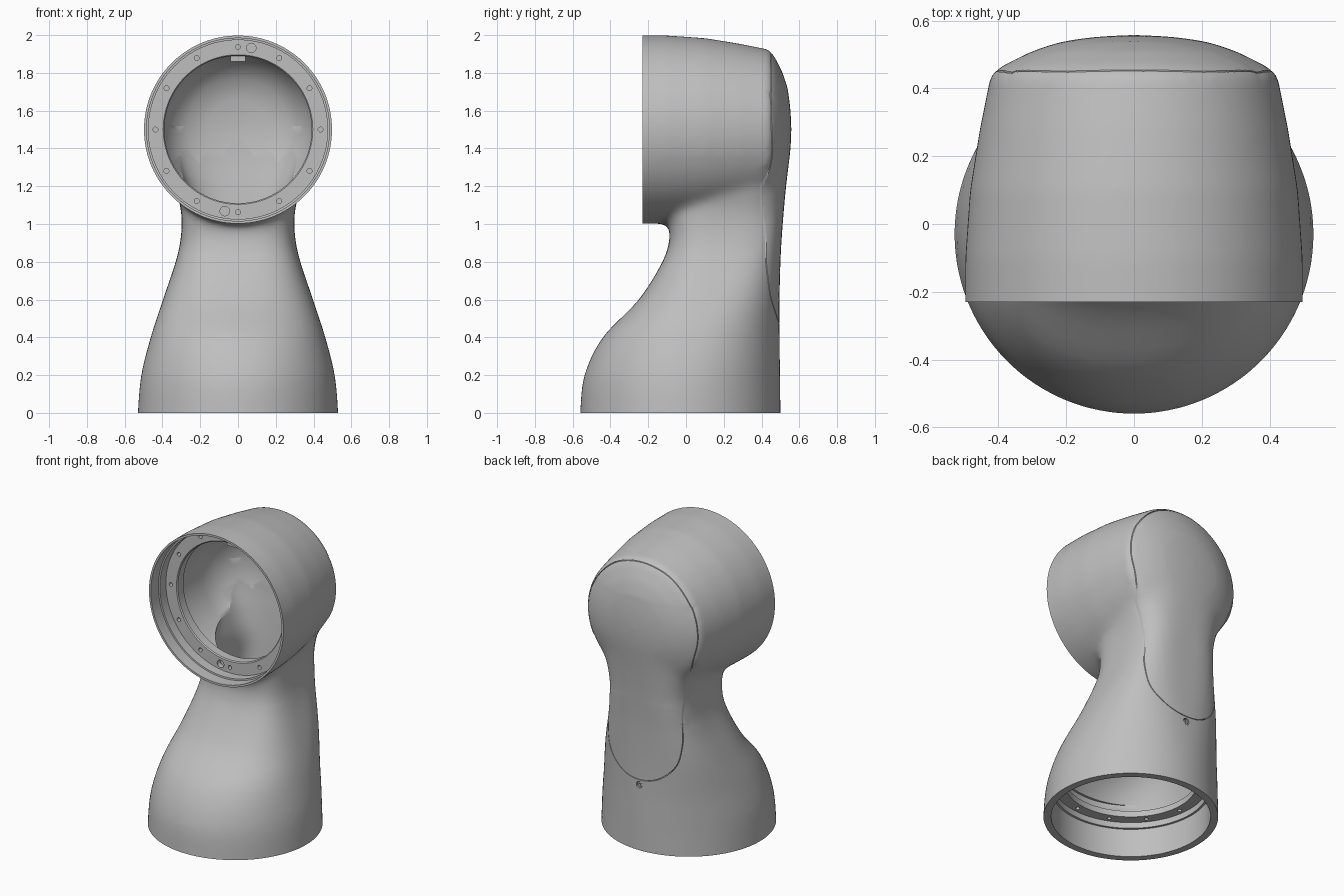
import bpy, bmesh, math
from mathutils import Vector

if "Cube" in bpy.data.objects:
    bpy.data.objects.remove(bpy.data.objects["Cube"], do_unlink=True)

TAU = 2 * math.pi
HEAD_Z = 1.5
BASE_Y = -0.03


def material(name, value):
    mat = bpy.data.materials.new(name)
    mat.use_nodes = True
    colour = (value, value, value, 1)
    mat.diffuse_color = colour
    bsdf = mat.node_tree.nodes["Principled BSDF"]
    bsdf.inputs["Base Color"].default_value = colour
    bsdf.inputs["Roughness"].default_value = 0.6
    return mat


GREY = material("satin_grey", 0.52)


def skin(name, loops, wrap=False):
    """Join equal closed loops; cap the ends, or wrap the last to the first."""
    bm = bmesh.new()
    rows = [[bm.verts.new(p) for p in loop] for loop in loops]
    pairs = list(zip(rows, rows[1:])) + ([(rows[-1], rows[0])] if wrap else [])
    n = len(rows[0])
    for a, b in pairs:
        for i in range(n):
            j = (i + 1) % n
            bm.faces.new((a[i], a[j], b[j], b[i]))
    if not wrap:
        bm.faces.new(rows[0])
        bm.faces.new(rows[-1])
    bmesh.ops.recalc_face_normals(bm, faces=bm.faces)
    mesh = bpy.data.meshes.new(name)
    bm.to_mesh(mesh)
    bm.free()
    mesh.materials.append(GREY)
    obj = bpy.data.objects.new(name, mesh)
    bpy.context.collection.objects.link(obj)
    return obj


def spline(points, t):
    """Smooth curve through points, t from 0 to len - 1."""
    i = min(int(t), len(points) - 2)
    u = t - i
    pick = lambda k: Vector(points[max(0, min(k, len(points) - 1))])
    a, b, c, d = (pick(i + k) for k in (-1, 0, 1, 2))
    return b + ((c - a) * u + (2 * a - 5 * b + 4 * c - d) * u**2
                + (3 * b - a - 3 * c + d) * u**3) / 2


def turn_y(name, profile, wrap=False, x=0, z=HEAD_Z, n=96):
    """Revolve (y, radius) pairs about a front-to-back axis."""
    return skin(name, [[(x + r * math.cos(TAU * i / n), y, z + r * math.sin(TAU * i / n))
                        for i in range(n)] for y, r in profile], wrap)


def turn_z(name, profile, wrap=False, x=0, y=BASE_Y, n=96):
    """Revolve (z, radius) pairs about an upright axis."""
    return skin(name, [[(x + r * math.cos(TAU * i / n), y + r * math.sin(TAU * i / n), z)
                        for i in range(n)] for z, r in profile], wrap)


def apply(obj, mod):
    bpy.context.view_layer.objects.active = obj
    bpy.ops.object.modifier_apply(modifier=mod.name)


def boolean(obj, tool, operation="DIFFERENCE"):
    mod = obj.modifiers.new("Boolean", "BOOLEAN")
    mod.operation = operation
    mod.solver = "EXACT"
    mod.object = tool
    apply(obj, mod)
    bpy.data.objects.remove(tool, do_unlink=True)


# Arm sections: height, half width, front, back, squareness
ARM = [(-.1, .53, -.56, .5, 2), (0, .53, -.56, .5, 2), (.2, .512, -.537, .498, 2.05),
       (.4, .462, -.44, .495, 2.25), (.6, .397, -.25, .495, 2.6), (.8, .33, -.125, .5, 3.1),
       (.93, .302, -.085, .507, 3.4), (1.06, .3, -.09, .517, 3.3), (1.2, .333, .0, .53, 2.8),
       (1.35, .38, .1, .547, 2.3), (1.52, .4, .2, .553, 2)]


def arm(name, inset, start, end, steps=48, n=96):
    loops = []
    for k in range(steps + 1):
        z, w, front, back, p = spline(ARM, start + (end - start) * k / steps)
        mid, half = (front + back) / 2, (back - front) / 2 - inset
        loop = []
        for i in range(n):
            c, s = math.cos(TAU * i / n), math.sin(TAU * i / n)
            loop.append(((w - inset) * math.copysign(abs(c) ** (2 / p), c),
                         mid + half * math.copysign(abs(s) ** (2 / p), s), z))
        loops.append(loop)
    return skin(name, loops)


# Outer housing: arm and head merged, with a blended neck
housing = arm("elbow_housing", 0, 0, len(ARM) - 1)
head = turn_y("head", [(-.33, .498), (-.1, .498), (.1, .484), (.28, .455), (.44, .423),
                       (.472, .38), (.512, .3), (.538, .22), (.553, .12), (.558, .02)])
boolean(housing, head, "UNION")
mod = housing.modifiers.new("Remesh", "REMESH")
mod.mode = "VOXEL"
mod.voxel_size = 0.018
apply(housing, mod)
bm = bmesh.new()
bm.from_mesh(housing.data)
neck = [v for v in bm.verts if 0.85 < v.co.z < 1.35 and -0.16 < v.co.y < 0.4]
back = [v for v in bm.verts if 1.0 < v.co.z < 1.7 and v.co.y > 0.38 and abs(v.co.x) < 0.38]
for verts, count in ((bm.verts[:], 2), (neck, 14), (back, 14)):
    for _ in range(count):
        bmesh.ops.smooth_vert(bm, verts=verts, factor=0.5,
                              use_axis_x=True, use_axis_y=True, use_axis_z=True)
bm.to_mesh(housing.data)
bm.free()

# Flat mouth and foot
boolean(housing, turn_y("mouth_trim", [(-.8, .7), (-.23, .7)]))
boolean(housing, turn_z("foot_trim", [(-.5, .9), (0, .9)]))

# Hollow inside: arm, head, and stepped bores
boolean(housing, arm("arm_hollow", .055, 2, len(ARM) - 1))
boolean(housing, turn_y("head_hollow", [(-.5, .484), (-.15, .484), (-.149, .474), (-.03, .474),
                                        (-.029, .415), (.2, .41), (.32, .395), (.4, .335),
                                        (.46, .27), (.49, .16), (.5, .02)]))
boolean(housing, turn_z("foot_bore", [(-.2, .483), (.19, .483), (.191, .47), (.26, .47),
                                      (.261, .42), (.32, .42)]))

# Seam around the back cover
HALF = [(0, 1.905), (.21, 1.85), (.36, 1.69), (.405, 1.5), (.355, 1.3), (.29, 1.12),
        (.27, .95), (.275, .75), (.24, .6), (.13, .5), (0, .47)]
outline = HALF + [(-x, z) for x, z in HALF[-2:0:-1]]
count = len(outline)
padded = outline[-2:] + outline + outline[:3]
path = [spline(padded, 2 + count * i / 120) for i in range(120)]


def seam_loop(offset, y):
    loop = []
    for i, p in enumerate(path):
        d = (path[(i + 1) % len(path)] - path[i - 1]).normalized()
        loop.append((p.x - d.y * offset, y, p.y + d.x * offset))
    return loop


boolean(housing, skin("seam_cutter", [seam_loop(-.002, .36), seam_loop(.002, .36),
                                      seam_loop(.002, .7), seam_loop(-.002, .7)], True))
boolean(housing, turn_y("screw_pocket", [(.465, .022), (.6, .022)], z=.435, n=24))
cover_screw = turn_y("cover_screw", [(.46, .017), (.49, .017), (.49, .008), (.47, .008)],
                     True, z=.435, n=24)

# Recessed head flange with twelve screw holes and two dowel holes
head_flange = turn_y("head_flange", [(-.085, .48), (-.085, .396), (-.078, .39), (-.02, .39),
                                     (-.02, .48)], True)
for k in range(12):
    a = TAU * k / 12
    boolean(head_flange, turn_y("hole", [(-.3, .013), (-.05, .013)], n=16,
                                x=.437 * math.cos(a), z=HEAD_Z + .437 * math.sin(a)))
for side in (1, -1):
    boolean(head_flange, turn_y("dowel_hole", [(-.3, .025), (-.05, .025)], n=24,
                                x=side * .07, z=HEAD_Z + side * .432))

# Recessed foot flange with screw holes
foot_flange = turn_z("foot_flange", [(.23, .475), (.23, .4), (.27, .4), (.27, .475)], True)
for k in range(12):
    a = TAU * (k + .25) / 12
    boolean(foot_flange, turn_z("hole", [(.1, .013), (.25, .013)], n=16,
                                x=.437 * math.cos(a), y=BASE_Y + .437 * math.sin(a)))

# Small locating key under the top of the mouth
key = skin("locating_key", [[(x, y, z) for x, z in
                             ((-.04, 1.86), (.04, 1.86), (.04, 1.9), (-.04, 1.9))]
                            for y in (-.06, .02)])

bpy.ops.object.select_all(action="DESELECT")
for obj in (housing, head_flange, foot_flange, cover_screw, key):
    obj.select_set(True)
    bpy.context.view_layer.objects.active = obj
bpy.ops.object.shade_smooth_by_angle(angle=math.radians(32))
